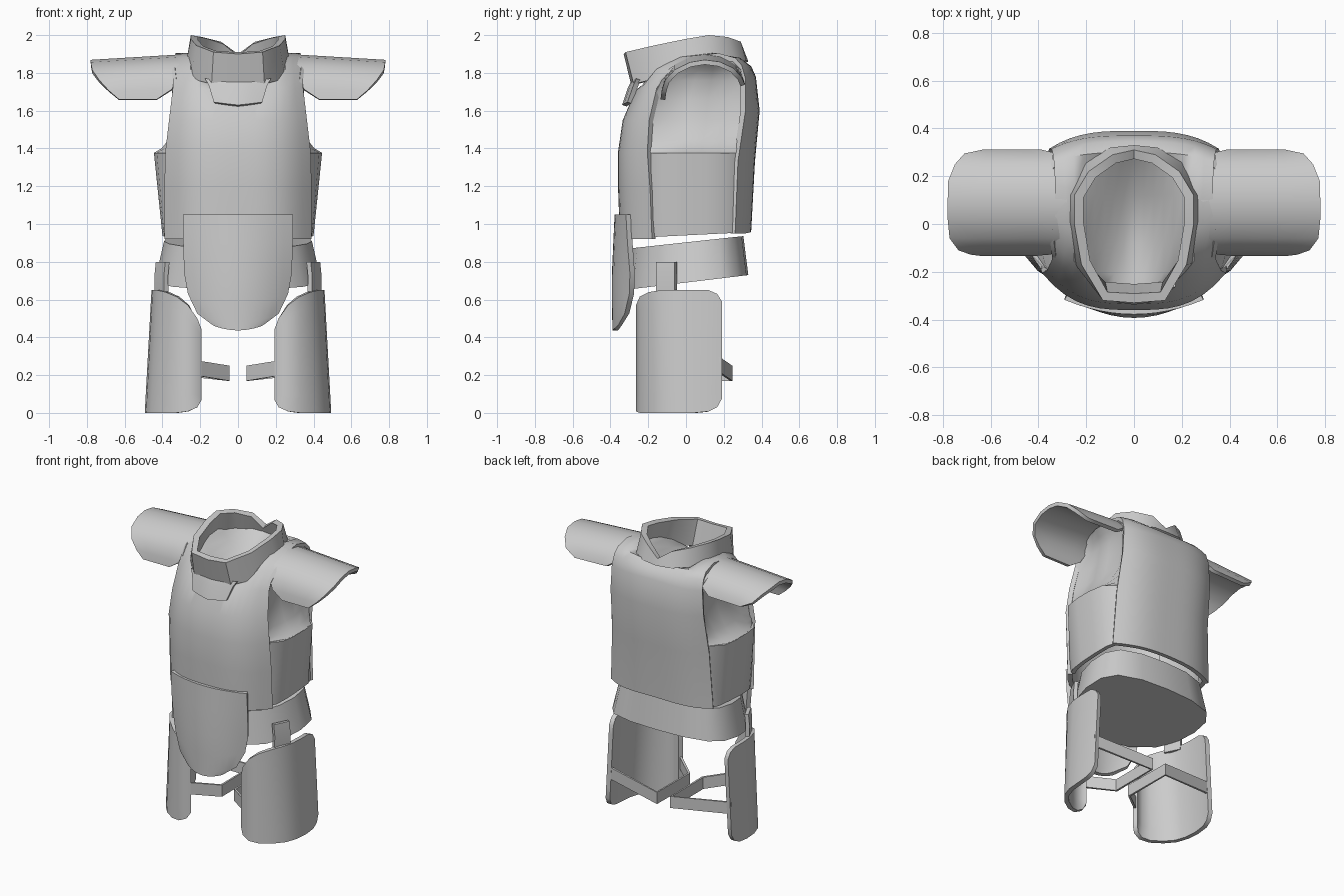
import bpy, bmesh, math
from mathutils import Vector

cube = bpy.data.objects.get("Cube")
if cube:
    bpy.data.objects.remove(cube, do_unlink=True)

mat = bpy.data.materials.new("plain_grey")
mat.use_nodes = True
mat.diffuse_color = (0.6, 0.6, 0.6, 1)
mat.node_tree.nodes["Principled BSDF"].inputs["Base Color"].default_value = (0.6, 0.6, 0.6, 1)


def sheet(name, rows, ref, thick=0.03, side=1, cap=False):
    """Grid surface facing away from ref, thickened inwards or capped into a solid."""
    flip = Vector((side, 1, 1))
    ref = Vector(ref) * flip
    bm = bmesh.new()
    vs = [[bm.verts.new(Vector(p) * flip) for p in r] for r in rows]
    for a, b in zip(vs, vs[1:]):
        for i in range(len(a) - 1):
            bm.faces.new((a[i], a[i + 1], b[i + 1], b[i]))
    bmesh.ops.remove_doubles(bm, verts=bm.verts[:], dist=0.0005)
    bm.normal_update()
    if cap:
        bmesh.ops.holes_fill(bm, edges=[e for e in bm.edges if e.is_boundary])
        bmesh.ops.recalc_face_normals(bm, faces=bm.faces[:])
    elif sum(f.normal.dot(f.calc_center_median() - ref) * f.calc_area() for f in bm.faces) < 0:
        bmesh.ops.reverse_faces(bm, faces=bm.faces[:])
    me = bpy.data.meshes.new(name)
    bm.to_mesh(me)
    bm.free()
    me.materials.append(mat)
    ob = bpy.data.objects.new(name, me)
    bpy.context.collection.objects.link(ob)
    bpy.ops.object.select_all(action='DESELECT')
    ob.select_set(True)
    bpy.context.view_layer.objects.active = ob
    if not cap:
        mod = ob.modifiers.new("thickness", 'SOLIDIFY')
        mod.thickness = thick
        mod.offset = -1
        bpy.ops.object.modifier_apply(modifier=mod.name)
    bpy.ops.object.shade_smooth_by_angle(angle=math.radians(42))


def ring(half):
    """Closed loop from the points of its +x half, front to back."""
    return half + [(-x, y, z) for x, y, z in reversed(half)]


# Vest: strips from the front hem over the shoulders to the back hem
# (centre y, centre z, side y, side z, half width)
stations = [
    (-.35, .92, -.18, .92, .39), (-.36, 1.2, -.19, 1.18, .39),
    (-.36, 1.38, -.205, 1.38, .385), (-.335, 1.55, -.195, 1.55, .365),
    (-.265, 1.71, -.155, 1.72, .345), (-.21, 1.70, -.08, 1.82, .335),
    (-.08, 1.68, .03, 1.885, .33), (.12, 1.72, .17, 1.905, .33),
    (.3, 1.865, .26, 1.88, .335), (.345, 1.835, .295, 1.84, .34),
    (.37, 1.78, .315, 1.77, .345), (.39, 1.6, .315, 1.6, .355),
    (.365, 1.33, .275, 1.33, .37), (.345, .96, .26, .95, .39)]
rows = []
for yc, zc, ys, zs, w in stations:
    row = []
    for k in range(-8, 9):
        u = abs(k) / 8
        f = u ** 3.1
        g = min(1, u / .75) ** 1.5
        row.append((w * k / 8, yc + (ys - yc) * f, zc + (zs - zc) * g))
    rows.append(row)
sheet("vest", rows, (0, 0, 1.3), .03)

# Collar: low at the front, two high sides and a notch behind
top = [(0, -.33, 1.9), (.13, -.32, 1.91), (.22, -.17, 1.945), (.25, 0, 1.98),
       (.25, .12, 2.0), (.19, .22, 1.99), (.09, .29, 1.965), (0, .31, 1.9)]
low = [(0, -.29, 1.735), (.14, -.277, 1.74), (.25, -.165, 1.77), (.28, .02, 1.83),
       (.275, .12, 1.85), (.2, .26, 1.86), (.1, .32, 1.865), (0, .33, 1.86)]
sheet("collar", [ring(low), ring(top)], (0, 0, 1.85), .04)

# Throat flap under the collar
flap = [(.175, 1.765, -.292, -.262), (.155, 1.73, -.308, -.278), (.128, 1.64, -.338, -.31)]
sheet("throat_flap", [[(-w, ys, z + .005), (-w / 2, yc + .01, z - .003), (0, yc, z - .01),
                       (w / 2, yc + .01, z - .003), (w, ys, z + .005)]
                      for w, z, yc, ys in flap], (0, 0, 1.7), .025)

# Abdomen belt with closed underside
outline = [(0, -.32), (.2, -.28), (.34, -.19), (.41, -.08), (.44, .06), (.428, .19),
           (.36, .275), (.2, .32), (0, .33)]
low = [(x, y, .69 + .12 * y) for x, y in outline]
top = [(x * .89, y * .92, .903 + .1 * y) for x, y in outline]
sheet("abdomen_belt", [ring(low), ring(top)], (0, 0, .8), cap=True)

# Front apron, rounded at the bottom
apron = [(.29, 1.05, 1.05, -.378, -.318), (.29, .9, .9, -.385, -.31), (.285, .72, .74, -.393, -.297),
         (.265, .58, .63, -.393, -.3), (.215, .475, .525, -.39, -.325), (.13, .437, .462, -.39, -.36)]
sheet("front_apron", [[(w * k / 6, yc + (ys - yc) * abs(k / 6) ** 2, zc + (zs - zc) * (k / 6) ** 2)
                       for k in range(-6, 7)] for w, zc, zs, yc, ys in apron], (0, 0, .75), .03)

for side, word in ((1, "left"), (-1, "right")):
    # Flank panel, flaring outwards at its upper edge
    cols = [(-.185, .365, .375), (-.13, .39, .43), (-.03, .4, .445),
            (.1, .4, .445), (.2, .395, .43), (.265, .375, .355)]
    sheet(word + "_flank_panel",
          [[(b, y, .93 + .05 * (y + .2)) for y, b, t in cols],
           [(t, y, 1.375) for y, b, t in cols]], (0, 0, 1.1), .03, side)

    # Hollow inside the armhole, overhanging again below the shoulder
    rows = []
    for z, inset, y0, y1 in ((1.377, 0, -.185, .265), (1.40, .04, -.2, .275), (1.45, .08, -.2, .285),
                             (1.55, .12, -.195, .31), (1.66, .135, -.175, .31), (1.76, .13, -.13, .31),
                             (1.815, .1, -.08, .29), (1.85, .06, -.02, .25)):
        rows.append([((.37, .43, .445, .445, .43, .36)[i] - inset * (.2 if i in (0, 5) else 1),
                      y0 + (y1 - y0) * i / 5, z) for i in range(6)])
    sheet(word + "_armhole_lining", rows, (0, 0, 1.5), .02, side)

    # Shoulder pad: arch over the arm with rounded corners (y, z, inner x, outer x)
    arch = [(-.135, 1.66, .43, .63), (-.128, 1.71, .35, .685), (-.11, 1.77, .32, .735),
            (-.06, 1.83, .29, .772), (.02, 1.87, .28, .78), (.1, 1.883, .28, .78),
            (.18, 1.872, .28, .778), (.25, 1.838, .29, .75), (.295, 1.785, .32, .71),
            (.312, 1.74, .39, .63)]
    sheet(word + "_shoulder_pad",
          [[(a + (b - a) * t, y, z + .06 * (.55 - a - (b - a) * t) * min(1, (z - 1.66) * 6))
            for t in (0, .25, .5, .75, 1)] for y, z, a, b in arch], (.55, .1, 1.65), .025, side)

    # Thigh guard: shell wrapping the front and outer side (x, y, top, bottom)
    wrap = [(.192, -.24, .44, .07), (.215, -.255, .5, .03), (.265, -.265, .57, .008), (.325, -.245, .615, 0),
            (.385, -.195, .64, 0), (.43, -.13, .65, 0), (.452, -.05, .65, 0), (.458, .04, .65, 0),
            (.457, .12, .65, .008), (.453, .165, .63, .03), (.45, .19, .59, .075)]
    rows = []
    for t in (0, .15, .4, .65, .87, 1):
        row = []
        for x, y, hi, lo in wrap:
            z = lo + (hi - lo) * t
            row.append((x + .035 * (1 - z / .65) * max(0, (x - .3) / .155), y, z))
        rows.append(row)
    sheet(word + "_thigh_guard", rows, (.25, .05, .3), .03, side)

    # Strap round the back and inner side of the thigh
    path = [(.472, .18, .255), (.05, .245, .21), (.045, -.11, .21), (.2, -.24, .235)]
    sheet(word + "_thigh_strap", [[(x, y, z + d) for x, y, z in path] for d in (-.04, .04)],
          (.24, .06, .2), .015, side)

    # Hanger between belt and thigh guard
    sheet(word + "_hip_hanger", [[(.385 + d, -.16, z), (.435 + d, -.06, z)]
                                 for z, d in ((.8, 0), (.72, .008), (.62, .005))],
          (0, 0, .7), .025, side)
